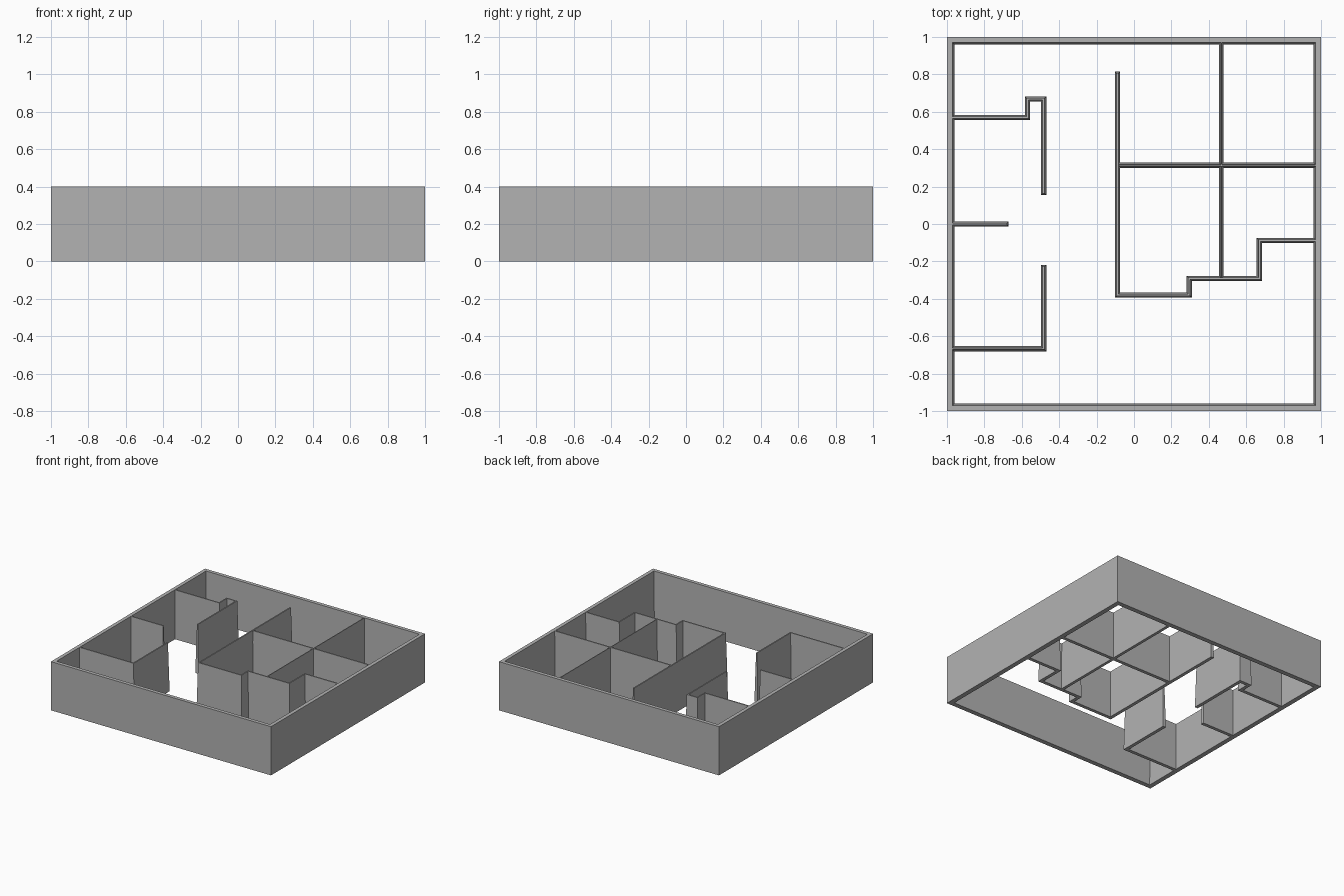
import bpy
import bmesh
from mathutils import Vector

cube = bpy.data.objects.get("Cube")
if cube:
    bpy.data.objects.remove(cube, do_unlink=True)

HEIGHT = 0.4
DRAFT = 0.009  # every inner face leans in by this much toward the top

grey = bpy.data.materials.new("plain_grey")
grey.use_nodes = True
colour = (0.45, 0.45, 0.45, 1)
grey.diffuse_color = colour
grey.node_tree.nodes["Principled BSDF"].inputs["Base Color"].default_value = colour


def finish(name, bm):
    bmesh.ops.recalc_face_normals(bm, faces=bm.faces)
    mesh = bpy.data.meshes.new(name)
    bm.to_mesh(mesh)
    bm.free()
    mesh.materials.append(grey)
    obj = bpy.data.objects.new(name, mesh)
    bpy.context.collection.objects.link(obj)


def outline(path, half, pull):
    """Mitred strip around a path; its two ends are shortened by pull."""
    pts = [Vector(p) for p in path]
    dirs = [(b - a).normalized() for a, b in zip(pts, pts[1:])]
    pts[0] += dirs[0] * pull
    pts[-1] -= dirs[-1] * pull
    left, right = [], []
    for i, p in enumerate(pts):
        a, b = dirs[max(i - 1, 0)], dirs[min(i, len(dirs) - 1)]
        na, nb = Vector((-a.y, a.x)), Vector((-b.y, b.x))
        offset = (na + nb) * half / (1 + na.dot(nb))
        left.append(p + offset)
        right.append(p - offset)
    return left, right


def wall(name, path, half=0.014):
    bm = bmesh.new()
    rows = []
    for h, pull, z in ((half, 0, 0), (half - DRAFT, DRAFT, HEIGHT)):
        for side in outline(path, h, pull):
            rows.append([bm.verts.new((p.x, p.y, z)) for p in side])
    low_l, low_r, top_l, top_r = rows
    for a, b in ((low_l, low_r), (top_l, top_r), (low_l, top_l), (low_r, top_r)):
        for i in range(len(path) - 1):
            bm.faces.new((a[i], a[i + 1], b[i + 1], b[i]))
    for i in (0, -1):
        bm.faces.new((low_l[i], low_r[i], top_r[i], top_l[i]))
    finish(name, bm)


def square_ring(bm, r, z):
    return [bm.verts.new((x * r, y * r, z))
            for x, y in ((-1, -1), (1, -1), (1, 1), (-1, 1))]


# Outer shell: upright outside, leaning inside, open at top and bottom
bm = bmesh.new()
loops = [square_ring(bm, 1, 0), square_ring(bm, 1, HEIGHT),
         square_ring(bm, 0.97, HEIGHT), square_ring(bm, 0.97 - DRAFT, 0)]
for a, b in zip(loops, loops[1:] + loops[:1]):
    for i in range(4):
        j = (i + 1) % 4
        bm.faces.new((a[i], a[j], b[j], b[i]))
finish("outer_walls", bm)

# Partition walls, as centre lines; ends at EDGE are buried in the shell
EDGE = 0.985
wall("back_right_room_wall", [(-EDGE, 0.57), (-0.57, 0.57), (-0.57, 0.668),
                              (-0.483, 0.668), (-0.483, 0.155)])
wall("short_divider_wall", [(-EDGE, 0), (-0.67, 0)])
wall("front_right_room_wall", [(-EDGE, -0.667), (-0.483, -0.667), (-0.483, -0.218)])
wall("stepped_room_wall", [(-0.088, 0.815), (-0.088, -0.38), (0.295, -0.38),
                           (0.295, -0.292), (0.67, -0.292), (0.67, -0.088),
                           (EDGE, -0.088)])
wall("long_divider_wall", [(0.467, EDGE), (0.467, -0.292)], 0.012)
wall("cross_divider_wall", [(-0.088, 0.314), (EDGE, 0.314)])
